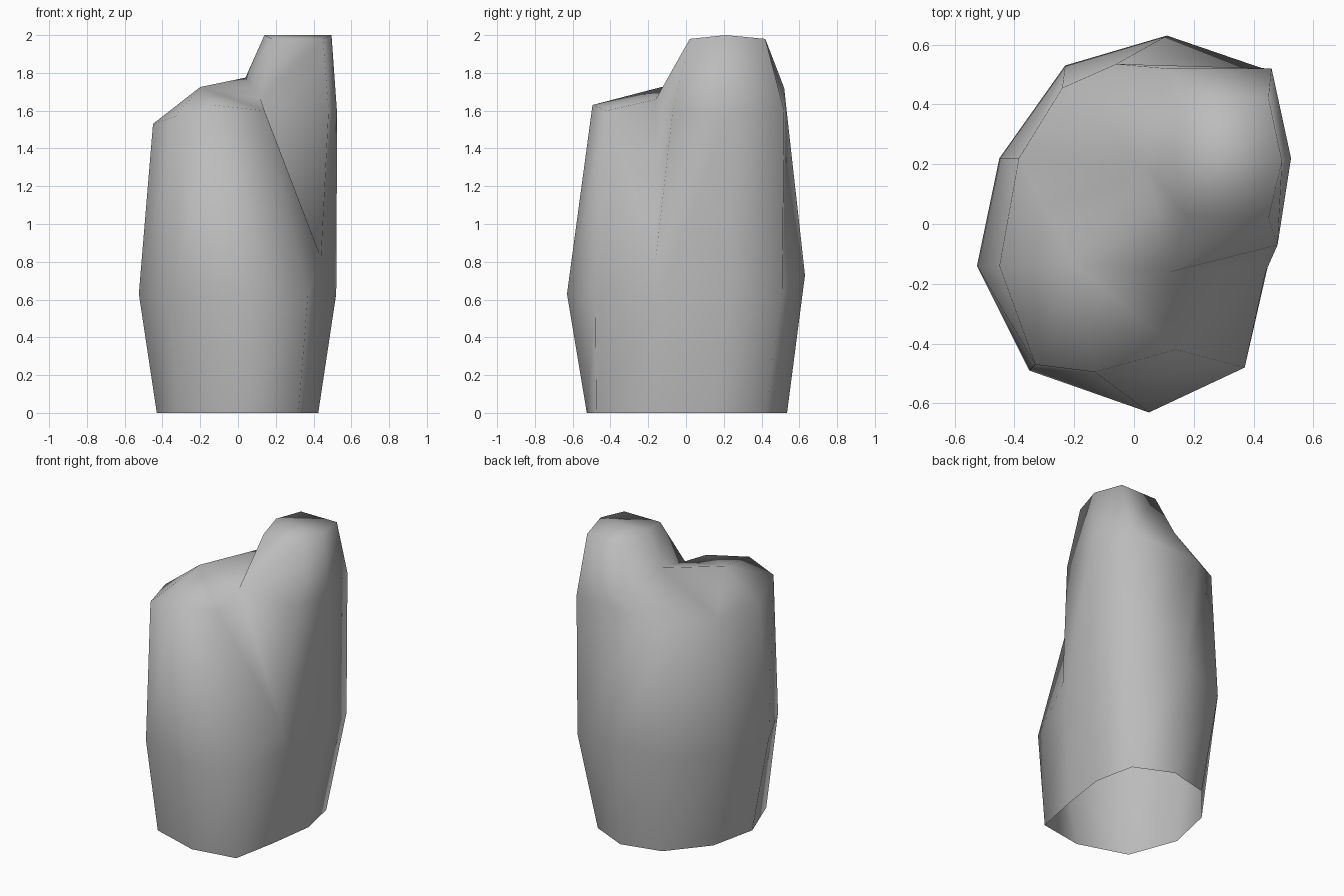
import bpy
import bmesh

default_cube = bpy.data.objects.get("Cube")
if default_cube:
    bpy.data.objects.remove(default_cube, do_unlink=True)


def make_material(name, colour):
    material = bpy.data.materials.new(name)
    material.use_nodes = True
    material.diffuse_color = colour
    shader = material.node_tree.nodes["Principled BSDF"]
    shader.inputs["Base Color"].default_value = colour
    shader.inputs["Roughness"].default_value = 0.8
    return material


def add_ring(mesh, points):
    """Add one loop of points and return its vertices."""
    return [mesh.verts.new(point) for point in points]


def bridge(mesh, lower, upper):
    """Join two loops with a closed band of quads."""
    count = len(lower)
    for i in range(count):
        j = (i + 1) % count
        mesh.faces.new((lower[i], lower[j], upper[j], upper[i]))


# Ten-sided body: foot outline, widest belt and shoulder, counter-clockwise from the front
foot_outline = [(.02, -.525), (.32, -.475), (.38, -.17), (.425, .15), (.37, .42),
                (.12, .535), (-.15, .47), (-.36, .22), (-.43, -.1), (-.31, -.42)]
belt_points = [(.05, -.63, .63), (.37, -.48, .62), (.45, -.13, .62), (.52, .21, .63),
               (.46, .51, .65), (.11, .63, .73), (-.23, .53, .68), (-.45, .22, .64),
               (-.525, -.14, .63), (-.35, -.49, .63)]
shoulder_points = [(-.13, -.495, 1.63), (.14, -.42, 1.6), (.44, -.16, .82),
                   (.525, .22, 1.58), (.46, .52, 1.6), (-.06, .535, 1.58),
                   (-.24, .455, 1.57), (-.385, .22, 1.55), (-.45, -.14, 1.53),
                   (-.33, -.47, 1.57)]

# Named corners of the low ledge and the raised peak
crown_points = {
    "notch": (.12, -.16, 1.66),
    "flank": (.48, -.07, 1.6),
    "ledge": (-.2, -.13, 1.725),
    "saddle": (.04, .2, 1.775),
    "nape": (.11, .52, 1.72),
    "peak_front_left": (.45, .02, 1.98),
    "peak_front_right": (.18, .02, 1.98),
    "peak_left": (.495, .21, 2),
    "peak_right": (.14, .21, 2),
    "peak_back_left": (.45, .42, 1.98),
    "peak_back_right": (.18, .42, 1.98),
}

# Faces that close the top, by corner name
crown_faces = [
    # Cut-away front of the peak
    "shoulder_front_left shoulder_cut notch",
    "shoulder_cut flank notch",
    "shoulder_cut shoulder_left flank",
    "notch flank peak_front_left peak_front_right",
    # Sides and back of the peak
    "flank shoulder_left peak_left peak_front_left",
    "shoulder_left shoulder_back_left peak_back_left peak_left",
    "shoulder_back_left nape peak_back_right peak_back_left",
    "shoulder_back_left shoulder_back nape",
    "nape saddle peak_right peak_back_right",
    "saddle notch peak_front_right peak_right",
    # Peak cap
    "peak_front_right peak_front_left peak_left peak_right",
    "peak_right peak_left peak_back_left peak_back_right",
    # Low ledge
    "nape shoulder_back shoulder_back_right saddle",
    "saddle shoulder_back_right shoulder_right ledge",
    "ledge shoulder_right shoulder_side",
    "ledge shoulder_side shoulder_front_right",
    "ledge shoulder_front_right shoulder_front",
    "ledge shoulder_front shoulder_front_left notch",
    "ledge notch saddle",
]
shoulder_names = ["front", "front_left", "cut", "left", "back_left", "back",
                  "back_right", "right", "side", "front_right"]

# Build the shell, open underneath
mesh = bmesh.new()
foot = add_ring(mesh, [(x, y, 0) for x, y in foot_outline])
belt = add_ring(mesh, belt_points)
shoulder = add_ring(mesh, shoulder_points)
bridge(mesh, foot, belt)
bridge(mesh, belt, shoulder)

corners = {name: mesh.verts.new(point) for name, point in crown_points.items()}
for name, vertex in zip(shoulder_names, shoulder):
    corners["shoulder_" + name] = vertex
for face in crown_faces:
    mesh.faces.new([corners[name] for name in face.split()])

bmesh.ops.recalc_face_normals(mesh, faces=mesh.faces)
for face in mesh.faces:
    face.smooth = True

rock_data = bpy.data.meshes.new("standing_rock")
mesh.to_mesh(rock_data)
mesh.free()
rock_data.materials.append(make_material("stone grey", (.5, .5, .5, 1)))
rock = bpy.data.objects.new("standing_rock", rock_data)
bpy.context.collection.objects.link(rock)
